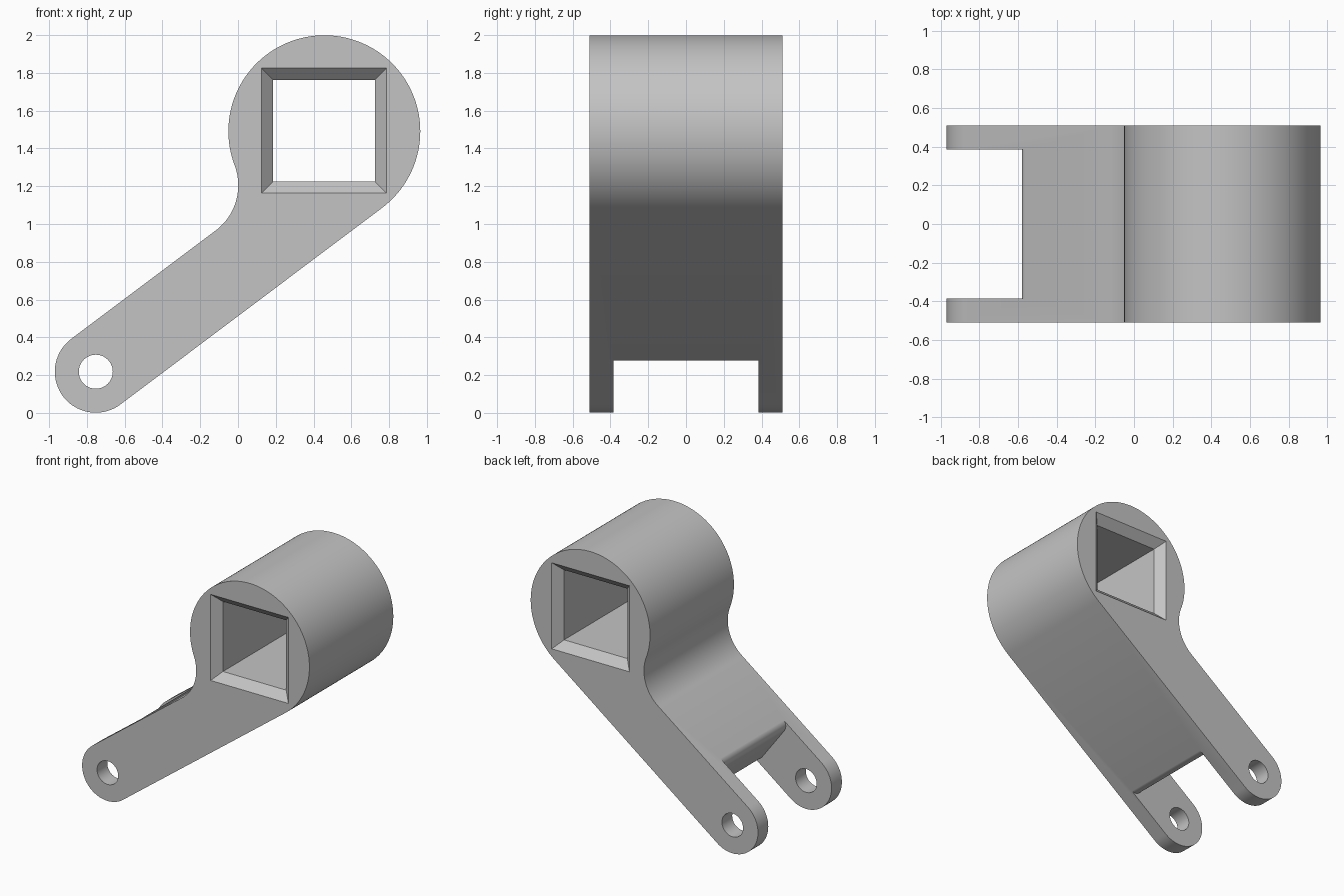
import bpy, bmesh
from math import sin, cos, pi, radians, sqrt, atan2
from mathutils import Vector

if "Cube" in bpy.data.objects:
    bpy.data.objects.remove(bpy.data.objects["Cube"])

HALF = 0.51                                   # half width of the lever
SLOT = 0.385                                  # half width of the fork gap
eye, eye_r, pin_r = Vector((-0.753, 0.218)), 0.217, 0.09
head, head_r = Vector((0.457, 1.491)), 0.508
along, up = Vector((0.8, 0.6)), Vector((-0.6, 0.8))   # arm axes in x, z

grey = bpy.data.materials.new("light grey")
grey.use_nodes = True
grey.diffuse_color = (0.55, 0.55, 0.55, 1)
grey.node_tree.nodes["Principled BSDF"].inputs["Base Color"].default_value = (0.55, 0.55, 0.55, 1)


def arc(c, r, a0, a1, n):
    return [c + r * Vector((cos(a0 + (a1 - a0) * i / n), sin(a0 + (a1 - a0) * i / n)))
            for i in range(n + 1)]


def loft(name, sections):
    """Closed solid through equal-sized x, z outlines, each at its own y."""
    bm = bmesh.new()
    rings = [[bm.verts.new((p.x, y, p.y)) for p in pts] for y, pts in sections]
    for a, b in zip(rings, rings[1:]):
        for i in range(len(a)):
            j = (i + 1) % len(a)
            bm.faces.new((a[i], a[j], b[j], b[i]))
    bm.faces.new(rings[0])
    bm.faces.new(rings[-1])
    bmesh.ops.recalc_face_normals(bm, faces=bm.faces)
    mesh = bpy.data.meshes.new(name)
    bm.to_mesh(mesh)
    bm.free()
    mesh.materials.append(grey)
    ob = bpy.data.objects.new(name, mesh)
    bpy.context.collection.objects.link(ob)
    return ob


def prism(name, pts, half):
    return loft(name, [(-half, pts), (half, pts)])


# Lever outline: round eye, straight arm, blend fillet, round head
tilt = atan2(along.y, along.x)
fillet_r = 0.3
rise = fillet_r - (head_r - 2 * eye_r + eye_r - (head_r - eye_r) + head_r - eye_r - eye_r + eye_r)
rise = fillet_r - (head - eye).dot(up) + eye_r
run = sqrt((head_r + fillet_r) ** 2 - (rise - 0.0) ** 2)
fillet_c = head - run * along + rise * up
to_fillet = fillet_c - head
meet = atan2(to_fillet.y, to_fillet.x) + 2 * pi
outline = arc(eye, eye_r, tilt + pi / 2, tilt + 1.5 * pi, 40)
outline += arc(head, head_r, tilt - pi / 2, meet, 96)
outline += arc(fillet_c, fillet_r, meet - pi, tilt - pi / 2 + 2 * pi - 2 * pi, 32)
lever = prism("lever_body", outline, HALF)

# Fork gap with rounded lips where it meets the arm
wall, lip = 0.35, 0.06
upper = arc(Vector((wall + lip, eye_r - lip)), lip + 0.001, pi, pi / 2, 10)
local = [Vector((-0.5, 0.4)), Vector((wall + lip, 0.4))] + upper[::-1]
local += [Vector((p.x, -p.y)) for p in reversed(local)]
gap = prism("fork_gap_cutter", [eye + along * p.x + up * p.y for p in local], SLOT)

# Pin hole through both fork arms
pin = prism("pin_hole_cutter", arc(eye, pin_r, 0, 2 * pi, 48)[:-1], HALF + 0.1)


# Square socket through the head, flared at both ends
def square(h):
    return [Vector((0.455 + sx * h, 1.494 + sz * h))
            for sx, sz in ((-1, -1), (1, -1), (1, 1), (-1, 1))]


flare = 0.062
half_side = 0.269
steps = [(HALF + 0.02, half_side + flare + 0.02), (HALF - flare, half_side)]
socket = loft("socket_cutter", [(-y, square(h)) for y, h in steps]
              + [(y, square(h)) for y, h in reversed(steps)])

# Cut the openings, then smooth the round surfaces
bpy.ops.object.select_all(action='DESELECT')
bpy.context.view_layer.objects.active = lever
lever.select_set(True)
for cutter in (gap, pin, socket):
    cutter.hide_render = True
    cut = lever.modifiers.new(cutter.name, 'BOOLEAN')
    cut.operation = 'DIFFERENCE'
    cut.solver = 'EXACT'
    cut.object = cutter
    bpy.ops.object.modifier_apply(modifier=cut.name)
    bpy.data.objects.remove(cutter)
bpy.ops.object.shade_smooth_by_angle(angle=radians(30))
